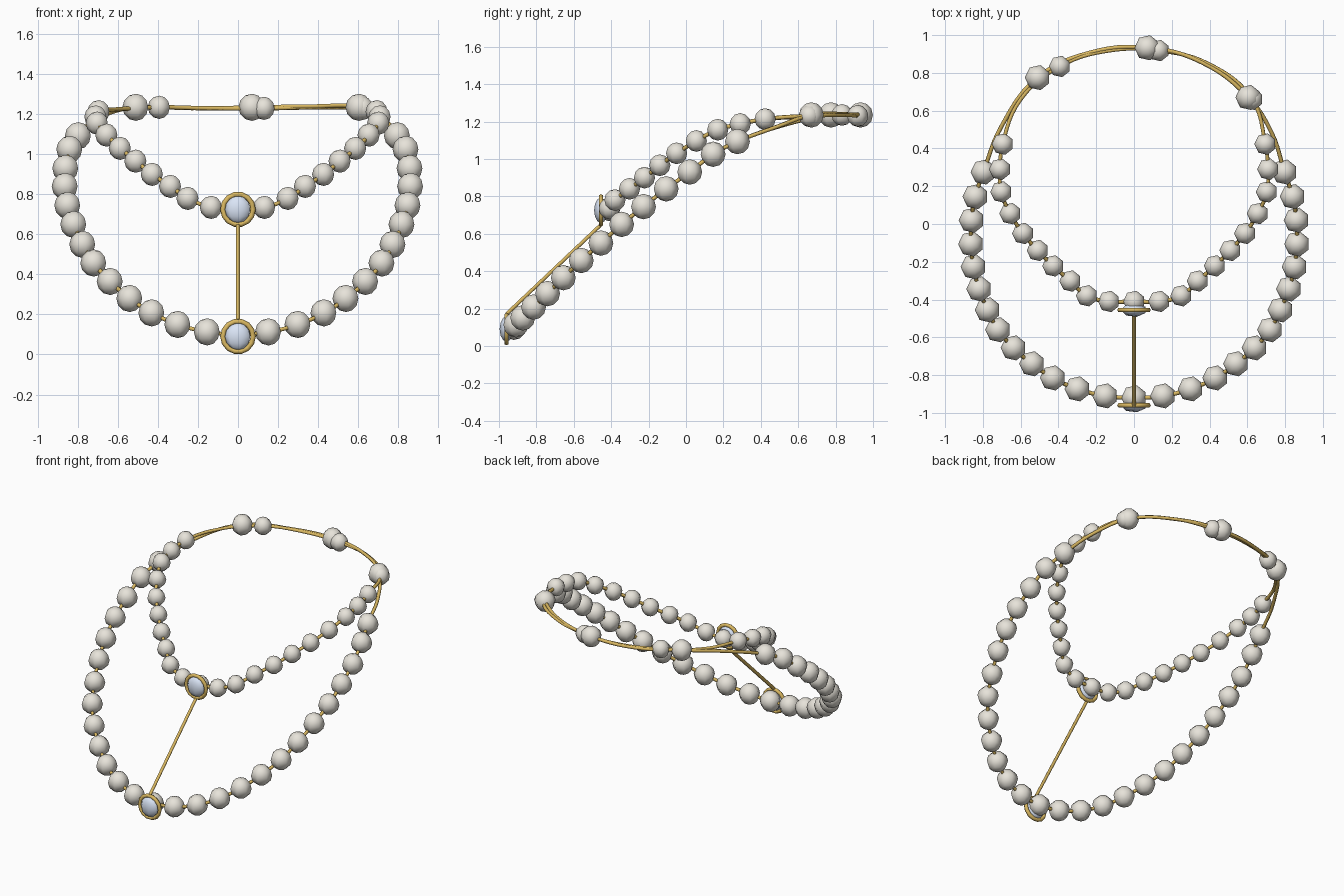
import bpy, math

if "Cube" in bpy.data.objects:
    bpy.data.objects.remove(bpy.data.objects["Cube"])

def material(name, col):
    m = bpy.data.materials.new(name)
    m.diffuse_color = (*col, 1)
    m.use_nodes = True
    m.node_tree.nodes["Principled BSDF"].inputs["Base Color"].default_value = m.diffuse_color
    return m

PEARL = material("pearl", (0.80, 0.77, 0.70))
GOLD = material("gold", (0.70, 0.48, 0.12))
GEM = material("gem", (0.70, 0.78, 0.92))

def bead(name, loc, r, mat=PEARL, scale=(1, 1, 1)):
    # seven-sided ball with one corner pointing to the back
    bpy.ops.mesh.primitive_uv_sphere_add(segments=7, ring_count=6, radius=r, location=loc,
                                         rotation=(0, 0, math.pi / 2))
    o = bpy.context.object
    o.name = name
    o.scale = scale
    o.data.materials.append(mat)
    bpy.ops.object.shade_smooth()
    return o

def wire(name, pts, r, cyclic):
    c = bpy.data.curves.new(name, 'CURVE')
    c.dimensions = '3D'
    c.bevel_depth = r
    c.bevel_resolution = 1
    c.use_fill_caps = True
    c.resolution_u = 6
    s = c.splines.new('BEZIER')
    s.bezier_points.add(len(pts) - 1)
    for bp, p in zip(s.bezier_points, pts):
        bp.co = p
        bp.handle_left_type = bp.handle_right_type = 'AUTO'
    s.use_cyclic_u = cyclic
    o = bpy.data.objects.new(name, c)
    bpy.context.collection.objects.link(o)
    c.materials.append(GOLD)

def strand(name, centre, half, back, guides, r):
    # front beads are mirrored, back beads are loose along the wire
    left = [(-x, y, z) for x, y, z in half]
    for i, p in enumerate([centre] + half + left + back):
        bead(f"{name}_bead_{i}", p, r)
    path = [centre] + half + sorted(back + guides, key=lambda p: -p[0]) + left[::-1]
    wire(f"{name}_wire", path, 0.011, True)

# outer strand of large beads
outer = [(0.153, -0.91, 0.113), (0.30, -0.873, 0.15), (0.43, -0.815, 0.208), (0.54, -0.74, 0.28),
         (0.638, -0.656, 0.365), (0.72, -0.56, 0.457), (0.775, -0.455, 0.55), (0.82, -0.344, 0.65),
         (0.85, -0.227, 0.745), (0.863, -0.106, 0.84), (0.86, 0.02, 0.93), (0.84, 0.145, 1.025),
         (0.797, 0.275, 1.093)]
strand("outer_strand", (0, -0.92, 0.10), outer,
       [(0.605, 0.67, 1.235), (0.07, 0.933, 1.235), (-0.51, 0.775, 1.235)],
       [(0.73, 0.48, 1.17), (0.36, 0.855, 1.24), (-0.23, 0.908, 1.23), (-0.70, 0.52, 1.18)], 0.068)

# inner strand of small beads
inner = [(0.133, -0.41, 0.735), (0.25, -0.38, 0.78), (0.337, -0.302, 0.84), (0.428, -0.222, 0.90),
         (0.51, -0.14, 0.966), (0.588, -0.05, 1.03), (0.655, 0.055, 1.096), (0.703, 0.17, 1.156),
         (0.71, 0.29, 1.187), (0.695, 0.423, 1.213)]
strand("inner_strand", (0, -0.41, 0.725), inner,
       [(0.625, 0.66, 1.23), (0.13, 0.918, 1.23), (-0.393, 0.834, 1.235)],
       [(0.40, 0.845, 1.235), (-0.15, 0.915, 1.23), (-0.60, 0.66, 1.225)], 0.058)

# gem settings on the front of each strand
for name, y, z in (("upper", -0.455, 0.725), ("lower", -0.96, 0.09)):
    bpy.ops.mesh.primitive_torus_add(major_segments=14, minor_segments=6, major_radius=0.076,
                                     minor_radius=0.013, location=(0, y, z),
                                     rotation=(math.pi / 2, 0, 0))
    ring = bpy.context.object
    ring.name = name + "_setting"
    ring.data.materials.append(GOLD)
    bpy.ops.object.shade_smooth()
    bead(name + "_gem", (0, y, z), 0.068, GEM, (0.55, 1, 1))

# straight link joining the two settings
wire("centre_link", [(0, -0.458, 0.645), (0, -0.96, 0.17)], 0.011, False)
